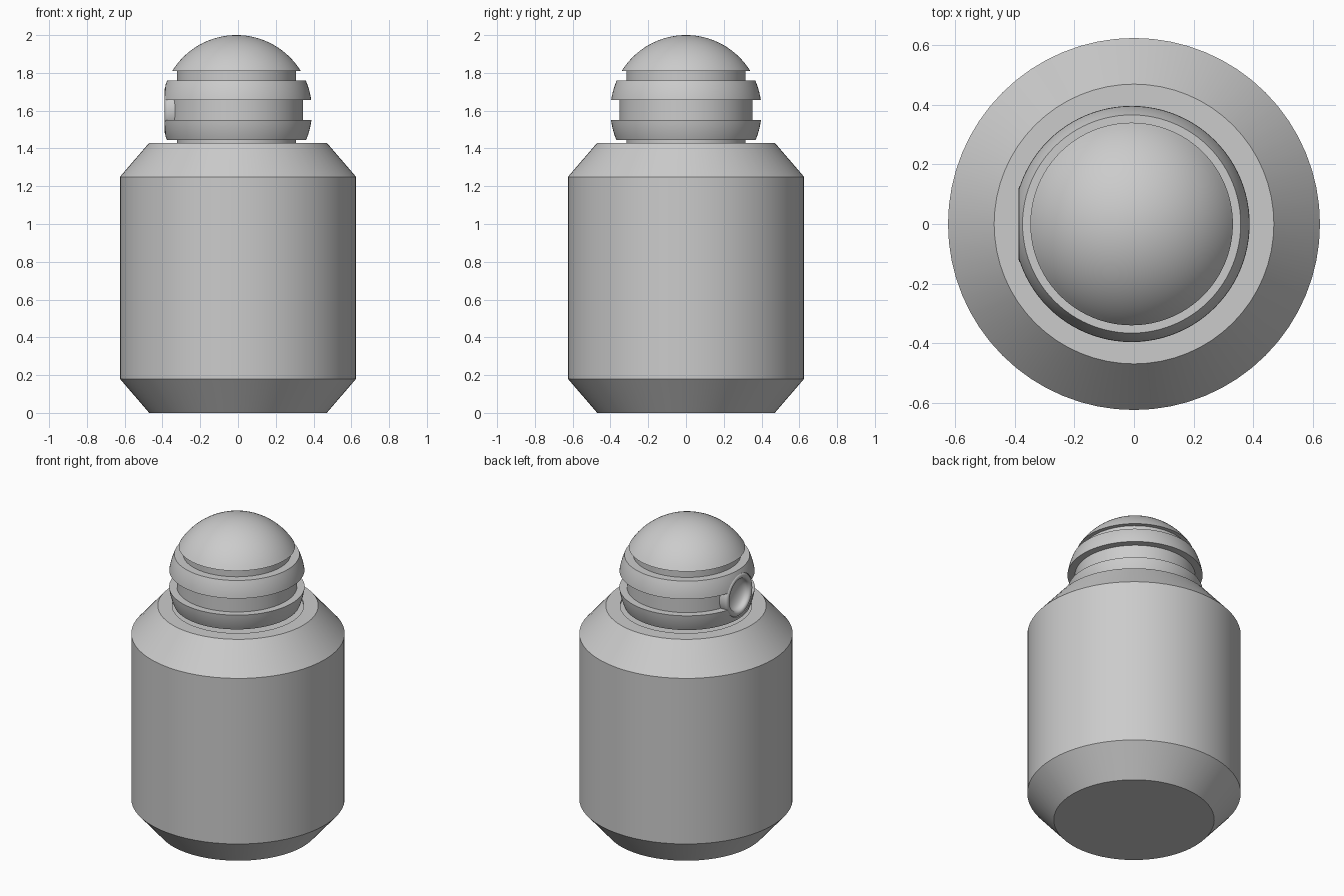
import bpy, bmesh, math
from mathutils import Matrix

cube = bpy.data.objects.get("Cube")
if cube:
    bpy.data.objects.remove(cube, do_unlink=True)

grey = bpy.data.materials.new("plain_grey")
grey.use_nodes = True
COLOUR = (0.6, 0.6, 0.6, 1)
grey.diffuse_color = COLOUR
grey.node_tree.nodes["Principled BSDF"].inputs["Base Color"].default_value = COLOUR


def lathe(name, profile, segments, matrix=Matrix()):
    """Revolve (radius, height) points about z; zero radius makes a pole."""
    bm = bmesh.new()
    rings = []
    for r, z in profile:
        count = segments if r > 1e-5 else 1
        rings.append([bm.verts.new((r * math.cos(2 * math.pi * i / segments),
                                    r * math.sin(2 * math.pi * i / segments), z))
                      for i in range(count)])
    for low, high in zip(rings, rings[1:]):
        for i in range(segments):
            j = (i + 1) % segments
            if len(low) == 1:
                bm.faces.new((low[0], high[j], high[i]))
            elif len(high) == 1:
                bm.faces.new((low[i], low[j], high[0]))
            else:
                bm.faces.new((low[i], low[j], high[j], high[i]))
    bmesh.ops.recalc_face_normals(bm, faces=bm.faces)
    bm.transform(matrix)
    mesh = bpy.data.meshes.new(name)
    bm.to_mesh(mesh)
    bm.free()
    mesh.materials.append(grey)
    obj = bpy.data.objects.new(name, mesh)
    bpy.context.collection.objects.link(obj)
    return obj


def smooth(obj):
    bpy.ops.object.select_all(action="DESELECT")
    obj.select_set(True)
    bpy.context.view_layer.objects.active = obj
    bpy.ops.object.shade_smooth_by_angle(angle=math.radians(30))


# Bottle body with chamfered ends and a shallow seat for the head
body = lathe("body", [(0, 0), (0.47, 0), (0.625, 0.18), (0.625, 1.25),
                      (0.47, 1.43), (0.385, 1.43), (0.385, 1.42), (0, 1.42)], 64)
smooth(body)

# Ball head: spherical bands separated by square grooves
BALL, CENTRE, SHIFT = 0.4, 1.6, -0.008


def band(low, high, steps):
    a, b = (math.asin((z - CENTRE) / BALL) for z in (low, high))
    return [(BALL * math.cos(a + (b - a) * i / steps),
             CENTRE + BALL * math.sin(a + (b - a) * i / steps))
            for i in range(steps + 1)]


profile = [(0, 1.415), (0.315, 1.415), (0.315, 1.445)]
profile += band(1.445, 1.55, 6) + [(0.352, 1.55), (0.352, 1.657)]
profile += band(1.657, 1.76, 6) + [(0.315, 1.76), (0.315, 1.81)]
profile += band(1.81, CENTRE + BALL, 16)
head = lathe("head", profile, 96, Matrix.Translation((SHIFT, 0, 0)))

# Round socket bored into the side of the head
EYE_RADIUS, FACE = 0.135, 0.388
side = Matrix.Translation((0, 0, CENTRE)) @ Matrix.Rotation(-math.pi / 2, 4, "Y")
cutter = lathe("eye_cutter", [(0, 0.3), (EYE_RADIUS, 0.3),
                              (EYE_RADIUS, 0.5), (0, 0.5)], 48, side)
cutter.hide_render = True
cutter.hide_set(True)
bore = head.modifiers.new("eye_socket", "BOOLEAN")
bore.operation = "DIFFERENCE"
bore.solver = "EXACT"
bore.object = cutter
smooth(head)

# Eye barrel with a rounded rim and a concave lens
rim, tube = 0.117, 0.018
eye = [(0, 0.301), (EYE_RADIUS, 0.301)]
eye += [(rim + tube * math.cos(a), FACE - tube + tube * math.sin(a))
        for a in (math.pi * i / 10 for i in range(11))]
eye += [(0.099 * math.cos(a), FACE - tube - 0.045 * math.sin(a))
        for a in (math.pi / 2 * i / 8 for i in range(1, 9))]
smooth(lathe("eye", eye, 48, side))
